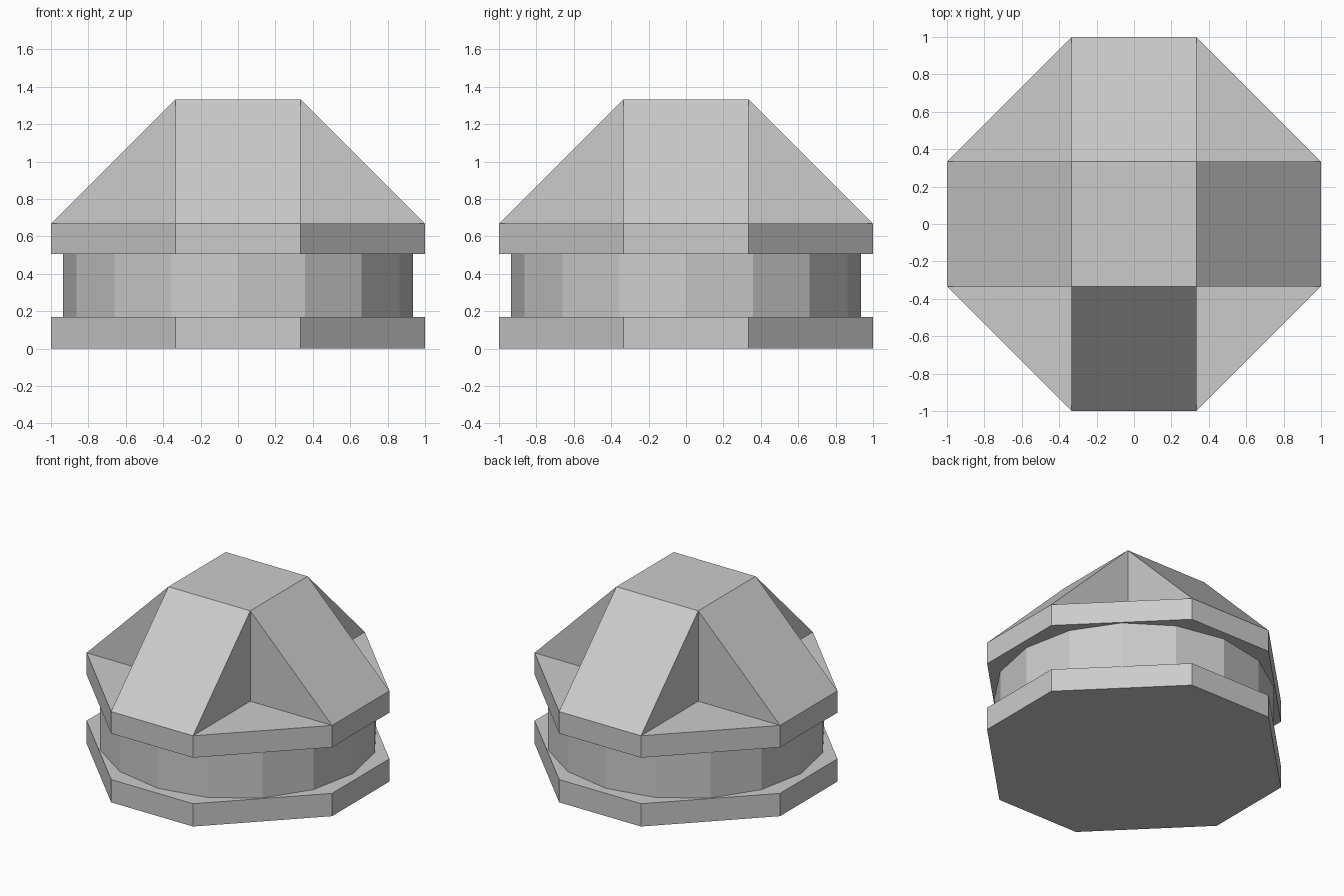
import bpy, bmesh, math
from mathutils import Matrix, Vector

if "Cube" in bpy.data.objects:
    bpy.data.objects.remove(bpy.data.objects["Cube"])

T = 1 / 3          # inner grid of the octagon footprint
OCT = [(T, -1), (1, -T), (1, T), (T, 1), (-T, 1), (-1, T), (-1, -T), (-T, -1)]


def finish(name, bm):
    bmesh.ops.remove_doubles(bm, verts=bm.verts[:], dist=1e-4)
    bmesh.ops.recalc_face_normals(bm, faces=bm.faces[:])
    mesh = bpy.data.meshes.new(name)
    bm.to_mesh(mesh)
    bm.free()
    obj = bpy.data.objects.new(name, mesh)
    bpy.context.collection.objects.link(obj)
    return obj


def prism(name, outline, z0, z1):
    bm = bmesh.new()
    face = bm.faces.new([bm.verts.new((x, y, z0)) for x, y in outline])
    top = bmesh.ops.extrude_face_region(bm, geom=[face])["geom"]
    bmesh.ops.translate(bm, vec=(0, 0, z1 - z0),
                        verts=[g for g in top if isinstance(g, bmesh.types.BMVert)])
    # keep the base closed
    if not face.is_valid:
        bm.faces.new([v for v in bm.verts if abs(v.co.z - z0) < 1e-5])
    return finish(name, bm)


# base plate and 16-sided band
prism("base_plate", OCT, 0, 0.168)
ring = [(0.935 * math.cos(i * math.pi / 8), 0.935 * math.sin(i * math.pi / 8))
        for i in range(16)]
prism("middle_band", ring, 0.168, 0.507)

# cross-shaped cap on an octagonal rim, one quarter repeated four times
LOW, MID, HIGH = 0.507, 0.668, 1.333
bm = bmesh.new()


def add(points, rot):
    bm.faces.new([bm.verts.new(rot @ Vector(p)) for p in points])


for i in range(4):
    r = Matrix.Rotation(i * math.pi / 2, 3, "Z")
    # sloping arm
    add([(-T, -1, MID), (T, -1, MID), (T, -T, HIGH), (-T, -T, HIGH)], r)
    # upright arm sides
    for s in (-T, T):
        add([(s, -1, MID), (s, -T, MID), (s, -T, HIGH)], r)
    # corner ledge
    add([(T, -1, MID), (1, -T, MID), (T, -T, MID)], r)
    # rim sides
    add([(-T, -1, LOW), (T, -1, LOW), (T, -1, MID), (-T, -1, MID)], r)
    add([(T, -1, LOW), (1, -T, LOW), (1, -T, MID), (T, -1, MID)], r)
# flat top and underside
add([(-T, -T, HIGH), (T, -T, HIGH), (T, T, HIGH), (-T, T, HIGH)], Matrix.Identity(3))
add([(x, y, LOW) for x, y in OCT], Matrix.Identity(3))
finish("cross_cap", bm)
